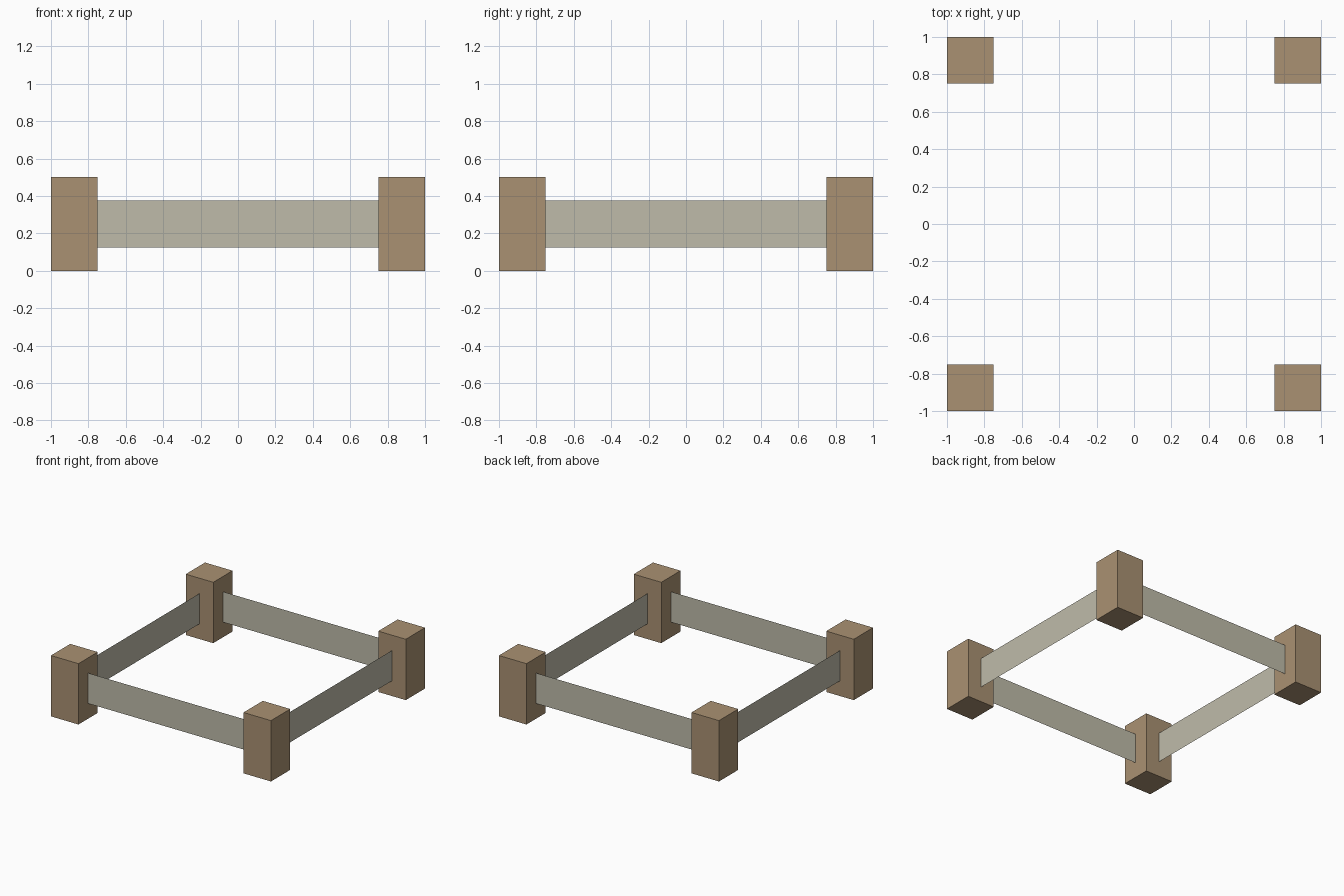
import bpy
import math

cube = bpy.data.objects.get("Cube")
if cube:
    bpy.data.objects.remove(cube, do_unlink=True)


def make_material(name, rgb):
    mat = bpy.data.materials.new(name)
    mat.use_nodes = True
    color = (*rgb, 1)
    mat.diffuse_color = color
    mat.node_tree.nodes["Principled BSDF"].inputs["Base Color"].default_value = color
    return mat


wood = make_material("tan wood", (0.40, 0.285, 0.17))
pale = make_material("pale grey panel", (0.52, 0.50, 0.40))

POST_W, POST_H = 0.25, 0.5
CENTRE = 1 - POST_W / 2      # post centres and panel planes
PANEL_L, PANEL_H = 1.5, 0.25


def finish(name, scale, mat):
    obj = bpy.context.object
    obj.name = name
    obj.scale = scale
    bpy.ops.object.transform_apply(location=False, rotation=False, scale=True)
    obj.data.materials.append(mat)


# Four square corner posts
for x_name, sx in (("right", -1), ("left", 1)):
    for y_name, sy in (("front", -1), ("back", 1)):
        bpy.ops.mesh.primitive_cube_add(
            size=1, location=(sx * CENTRE, sy * CENTRE, POST_H / 2))
        finish(f"{y_name}_{x_name}_post", (POST_W, POST_W, POST_H), wood)

# Four thin upright panels spanning between the posts, facing outward
for i, side in enumerate(("front", "left", "back", "right")):
    turn = i * math.pi / 2
    bpy.ops.mesh.primitive_plane_add(
        size=1,
        location=(math.sin(turn) * CENTRE, -math.cos(turn) * CENTRE, POST_H / 2),
        rotation=(math.pi / 2, 0, turn))
    finish(f"{side}_panel", (PANEL_L, PANEL_H, 1), pale)
